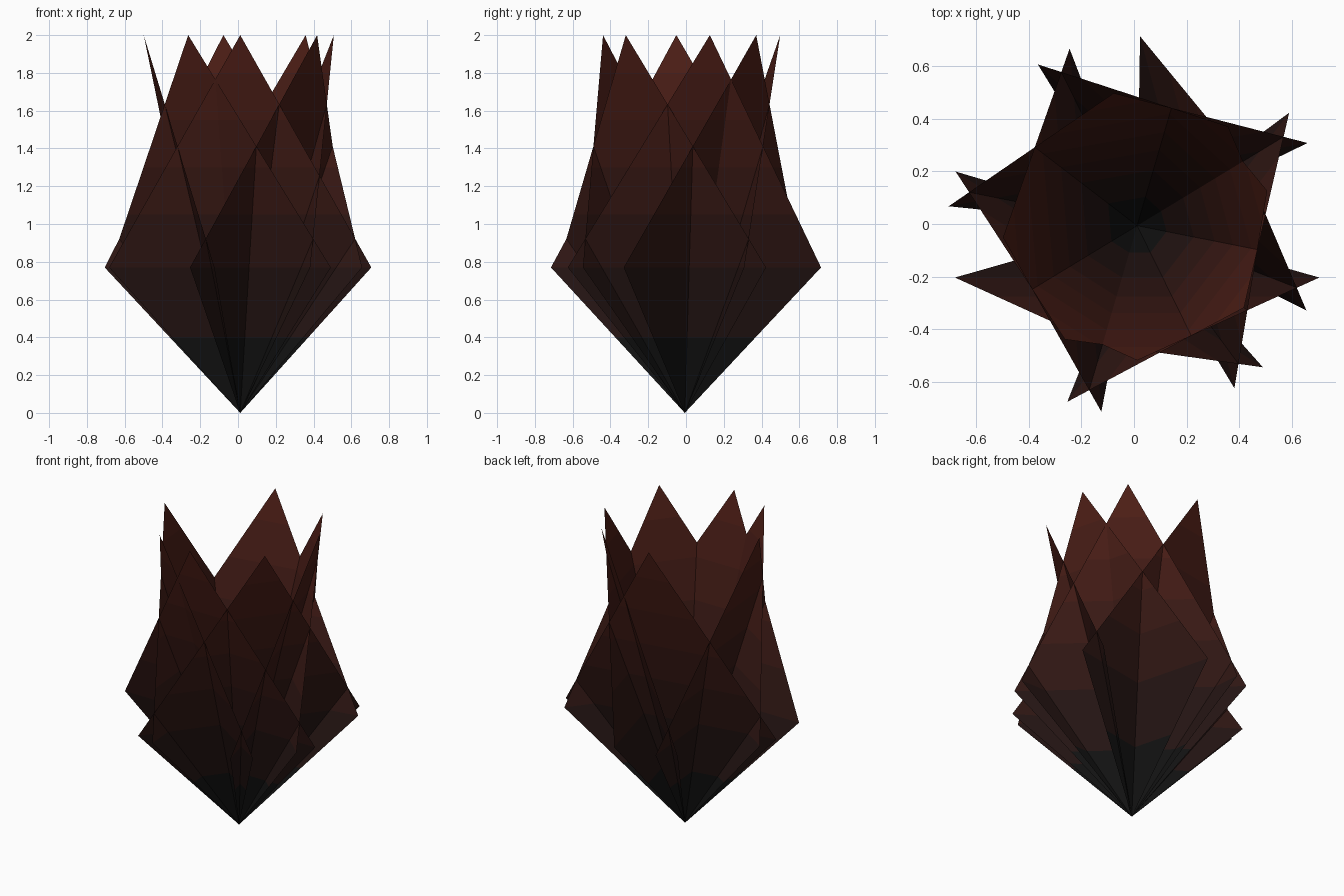
import bpy, bmesh, math
from mathutils import Matrix, Vector

if "Cube" in bpy.data.objects:
    bpy.data.objects.remove(bpy.data.objects["Cube"])

PETALS = 7
GOLDEN = math.radians(137.5)
TILT = 0.2565            # outward run per unit of height
WIDE_Z, HALF_W = 0.77, 0.694
LEVELS = [0, 0.4, WIDE_Z, 1.05, 1.3, 1.55, 1.8, 2.0]

# Colour bands: charred black base rising to dark red tips
low, high = (0.006, 0.006, 0.006), (0.075, 0.013, 0.008)
mats = []
for i in range(len(LEVELS) - 1):
    t = i / (len(LEVELS) - 2)
    m = bpy.data.materials.new(f"petal_band_{i}")
    m.diffuse_color = tuple(a + (b - a) * t for a, b in zip(low, high)) + (1,)
    m.use_nodes = True
    m.node_tree.nodes["Principled BSDF"].inputs["Base Color"].default_value = m.diffuse_color
    mats.append(m)


def half_width(z):
    return HALF_W * (z / WIDE_Z if z <= WIDE_Z else (2 - z) / (2 - WIDE_Z))


def make_petal(index):
    """Flat kite leaning outwards, its point at the ground."""
    bm = bmesh.new()
    rows = []
    for z in LEVELS:
        w = half_width(z)
        xs = (0,) if w < 1e-6 else (-w, w)
        rows.append([bm.verts.new((x, -TILT * z, z)) for x in xs])
    for i, (a, b) in enumerate(zip(rows, rows[1:])):
        face = bm.faces.new(a + b[::-1])
        face.material_index = i
    bm.transform(Matrix.Rotation(GOLDEN * index, 4, 'Z'))
    me = bpy.data.meshes.new(f"petal_{index + 1}")
    bm.to_mesh(me)
    bm.free()
    for m in mats:
        me.materials.append(m)
    ob = bpy.data.objects.new(me.name, me)
    bpy.context.collection.objects.link(ob)
    return ob


# Petals spiralling round the base by the golden angle
petals = [make_petal(i) for i in range(PETALS)]

# Centre the flower on x = 0, y = 0
pts = [v.co for ob in petals for v in ob.data.vertices]
shift = Vector([-(min(p[a] for p in pts) + max(p[a] for p in pts)) / 2 for a in (0, 1)] + [0])
for ob in petals:
    ob.data.transform(Matrix.Translation(shift))
